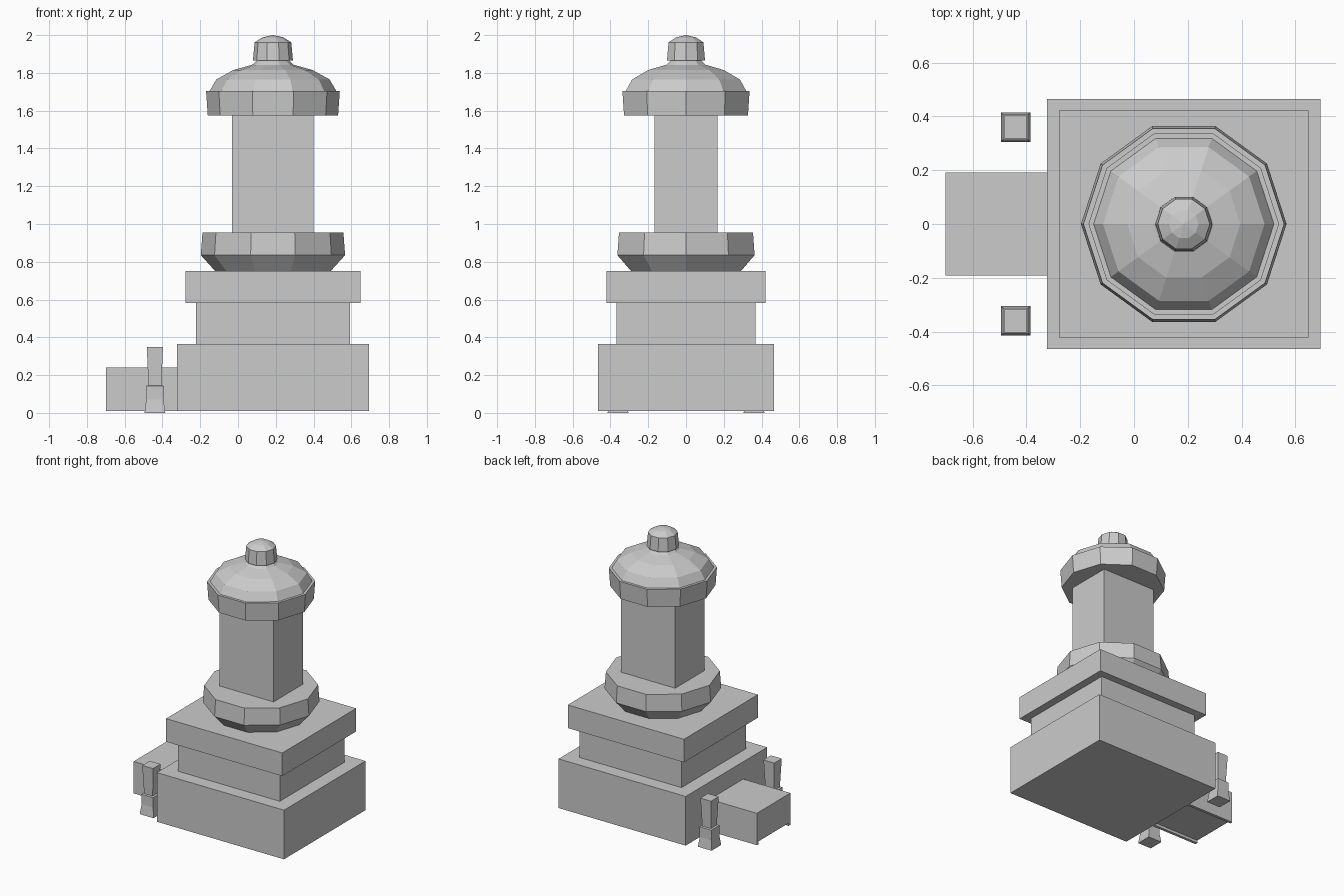
import bpy, bmesh, math

if "Cube" in bpy.data.objects:
    bpy.data.objects.remove(bpy.data.objects["Cube"])

CX = 0.185  # tower axis


def finish(name, bm):
    bmesh.ops.recalc_face_normals(bm, faces=bm.faces[:])
    me = bpy.data.meshes.new(name)
    bm.to_mesh(me)
    bm.free()
    ob = bpy.data.objects.new(name, me)
    bpy.context.collection.objects.link(ob)
    return ob


def box(name, x0, x1, y0, y1, z0, z1):
    bm = bmesh.new()
    bmesh.ops.create_cube(bm, size=1)
    for v in bm.verts:
        v.co = (x1 if v.co.x > 0 else x0,
                y1 if v.co.y > 0 else y0,
                z1 if v.co.z > 0 else z0)
    return finish(name, bm)


def lathe(name, cx, cy, profile, sides=10, turn=0.0):
    """Stack of flat-sided rings through (radius, z) points, capped at both ends."""
    bm = bmesh.new()
    rings = []
    for r, z in profile:
        angles = [turn + 2 * math.pi * i / sides for i in range(sides)]
        rings.append([bm.verts.new((cx + r * math.cos(a), cy + r * math.sin(a), z))
                      for a in angles])
    for a, b in zip(rings, rings[1:]):
        for i in range(sides):
            j = (i + 1) % sides
            bm.faces.new((a[i], a[j], b[j], b[i]))
    bm.faces.new(rings[0])
    bm.faces.new(rings[-1])
    bmesh.ops.remove_doubles(bm, verts=bm.verts[:], dist=0.0001)
    return finish(name, bm)


# stepped square pedestal: half x, half y, bottom, top
for name, hx, hy, z0, z1 in [
        ("pedestal_base", 0.508, 0.465, 0.01, 0.365),
        ("pedestal_middle", 0.407, 0.368, 0.365, 0.583),
        ("pedestal_top", 0.464, 0.422, 0.583, 0.75),
        ("column", 0.216, 0.167, 0.955, 1.575)]:
    box(name, CX - hx, CX + hx, -hy, hy, z0, z1)

# ten-sided collar, cap rim, dome and finial
lathe("lower_collar", CX, 0, [(0.305, 0.75), (0.382, 0.835), (0.373, 0.955)])
lathe("cap_rim", CX, 0, [(0.345, 1.575), (0.354, 1.705)])
lathe("dome", CX, 0, [(0.335, 1.705), (0.30, 1.765), (0.21, 1.815),
                      (0.11, 1.843), (0.085, 1.866)])
lathe("finial", CX, 0, [(0.106, 1.865), (0.097, 1.962), (0.055, 1.988), (0.002, 2.0)])

# entrance block with a shallow lip under each side
box("entrance_block", -0.70, -0.32, -0.192, 0.192, 0.03, 0.24)
for side in (-1, 1):
    ys = sorted((side * 0.172, side * 0.192))
    box("entrance_lip", -0.70, -0.32, ys[0], ys[1], 0.01, 0.03)

    # square flared post either side of the entrance
    post = [(0.055, 0), (0.046, 0.07), (0.047, 0.143), (0.034, 0.146), (0.043, 0.35)]
    lathe("entrance_post", -0.44, side * 0.36,
          [(h * math.sqrt(2), z) for h, z in post], 4, math.pi / 4)
